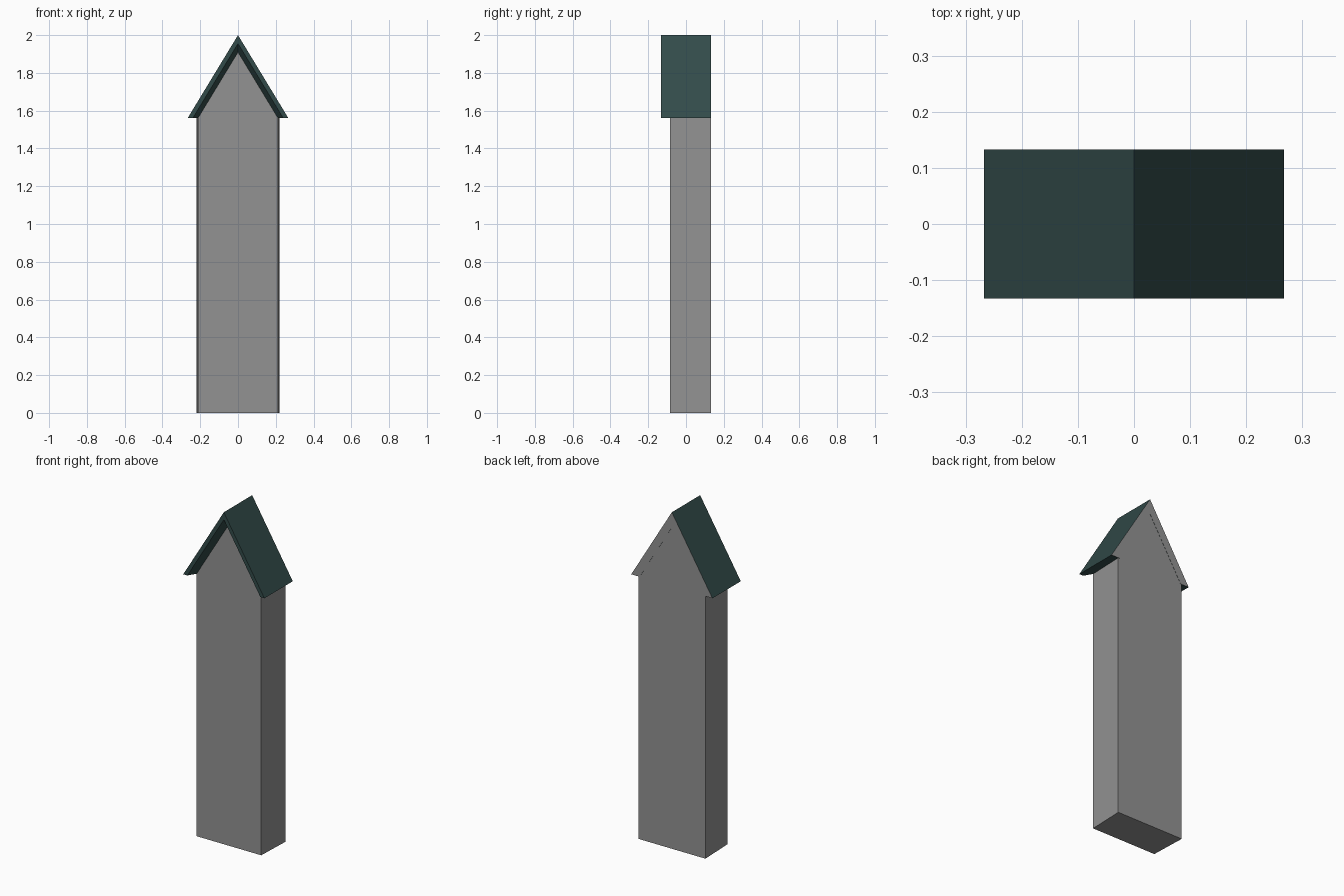
import bpy, bmesh

cube = bpy.data.objects.get("Cube")
if cube:
    bpy.data.objects.remove(cube, do_unlink=True)


def material(name, color):
    m = bpy.data.materials.new(name)
    m.use_nodes = True
    m.diffuse_color = (*color, 1)
    m.node_tree.nodes["Principled BSDF"].inputs["Base Color"].default_value = (*color, 1)
    return m


stone = material("stone_grey", (0.29, 0.29, 0.29))
teal = material("dark_teal", (0.032, 0.07, 0.068))

EAVE, RIDGE, HALF = 1.56, 2.0, 0.267
FRONT, WALL, BACK = -0.133, -0.085, 0.133
SLOPE = (RIDGE - EAVE) / HALF


def loft(name, sections, caps, mats):
    """Join outlines given as (y, [(x, z), ...]) and close both ends with the cap faces."""
    bm = bmesh.new()
    rings = [[bm.verts.new((x, y, z)) for x, z in pts] for y, pts in sections]
    n = len(rings[0])
    for a, b in zip(rings, rings[1:]):
        for i in range(n):
            j = (i + 1) % n
            bm.faces.new((a[i], a[j], b[j], b[i]))
    for ring in (rings[0], rings[-1]):
        for cap in caps:
            bm.faces.new([ring[i] for i in cap])
    bmesh.ops.recalc_face_normals(bm, faces=bm.faces)
    # the plain rear gable is stone on every part
    for f in bm.faces:
        f.material_index = 1 if f.normal.y > 0.99 and len(mats) > 1 else 0
    me = bpy.data.meshes.new(name)
    bm.to_mesh(me)
    bm.free()
    for m in mats:
        me.materials.append(m)
    ob = bpy.data.objects.new(name, me)
    bpy.context.collection.objects.link(ob)
    return ob


def gable(half):
    """Outline of the tower with a pointed top."""
    peak = EAVE + 0.212 * SLOPE
    return [(-half, 0), (half, 0), (half, EAVE), (0, peak), (-half, EAVE)]


def chevron(inner):
    """Outline of the pitched roof, hollow up to the inner half width."""
    return [(-HALF, EAVE), (0, RIDGE), (HALF, EAVE),
            (inner, EAVE), (0, EAVE + inner * SLOPE), (-inner, EAVE)]


# Tower, slightly narrower at the front
loft("tower_body", [(WALL, gable(0.212)), (BACK - 0.001, gable(0.22))],
     [range(5)], [stone])

# Roof with a flared soffit over the front wall
loft("pitched_roof", [(FRONT, chevron(0.24)), (WALL, chevron(0.212)), (BACK, chevron(0.212))],
     [(0, 1, 4, 5), (1, 2, 3, 4)], [teal, stone])
